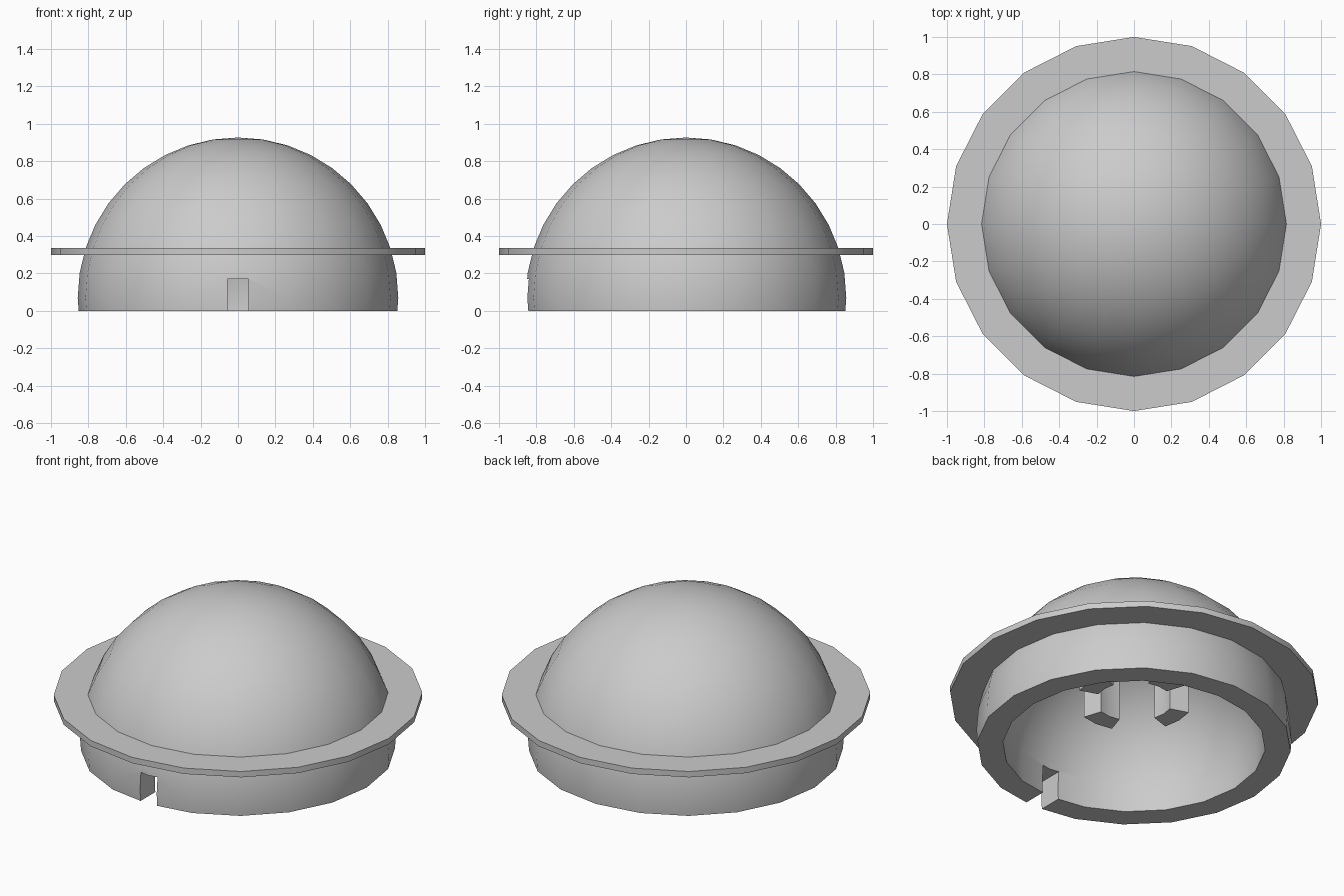
import bpy, bmesh
from math import sin, cos, radians, pi

if "Cube" in bpy.data.objects:
    bpy.data.objects.remove(bpy.data.objects["Cube"])

SIDES = 20
CENTRE_Z = 0.07


def finish(name, bm):
    bmesh.ops.remove_doubles(bm, verts=bm.verts, dist=1e-4)
    bmesh.ops.recalc_face_normals(bm, faces=bm.faces)
    mesh = bpy.data.meshes.new(name)
    bm.to_mesh(mesh)
    bm.free()
    obj = bpy.data.objects.new(name, mesh)
    bpy.context.collection.objects.link(obj)
    return obj


def smooth(obj):
    bpy.ops.object.select_all(action='DESELECT')
    obj.select_set(True)
    bpy.context.view_layer.objects.active = obj
    bpy.ops.object.shade_smooth_by_angle(angle=radians(30))


def lathe(name, profile, closed=False):
    """Revolve (radius, z) points around z."""
    bm = bmesh.new()
    vs = [bm.verts.new((r, 0, z)) for r, z in profile]
    pairs = list(zip(vs, vs[1:])) + ([(vs[-1], vs[0])] if closed else [])
    edges = [bm.edges.new(p) for p in pairs]
    bmesh.ops.spin(bm, geom=vs + edges, cent=(0, 0, 0), axis=(0, 0, 1),
                   angle=2 * pi, steps=SIDES, use_merge=False)
    return finish(name, bm)


def arc(radius):
    """Quarter profile from the pole down to z = 0."""
    pts = [(radius * sin(radians(9 * i)), CENTRE_Z + radius * cos(radians(9 * i)))
           for i in range(11)]
    pts.append((radius * 0.994, 0))
    return pts


# hollow dome, outer skin down to the rim and inner skin back up
dome = lathe("dome_shell", arc(0.857) + arc(0.717)[::-1])

# notch cut through the front of the rim
bm = bmesh.new()
bmesh.ops.create_cube(bm, size=1)
bmesh.ops.scale(bm, vec=(0.11, 0.5, 0.34), verts=bm.verts)
bmesh.ops.translate(bm, vec=(0, -0.8, 0), verts=bm.verts)
cutter = finish("notch_cutter", bm)
mod = dome.modifiers.new("notch", 'BOOLEAN')
mod.operation = 'DIFFERENCE'
mod.solver = 'EXACT'
mod.object = cutter
bpy.ops.object.select_all(action='DESELECT')
dome.select_set(True)
bpy.context.view_layer.objects.active = dome
bpy.ops.object.modifier_apply(modifier=mod.name)
bpy.data.objects.remove(cutter)
smooth(dome)

# flat flange around the dome
smooth(lathe("flange", [(0.78, 0.30), (1.0, 0.30), (1.0, 0.335), (0.78, 0.335)],
             closed=True))


# four curved clip posts hanging from the inside of the dome
def clip_post(name, azimuth):
    bm = bmesh.new()
    steps = (-18, 0, 18)
    outline = [(0.32, a) for a in steps] + [(0.21, a) for a in reversed(steps)]
    vs = [bm.verts.new((r * cos(radians(azimuth + a)), r * sin(radians(azimuth + a)), 0.28))
          for r, a in outline]
    base = bm.faces.new(vs)
    out = bmesh.ops.extrude_face_region(bm, geom=[base], use_keep_orig=True)
    top = [v for v in out["geom"] if isinstance(v, bmesh.types.BMVert)]
    bmesh.ops.translate(bm, vec=(0, 0, 0.46), verts=top)
    smooth(finish(name, bm))


for side, azimuth in (("right", 0), ("back", 90), ("left", 180), ("front", 270)):
    clip_post("clip_post_" + side, azimuth)
